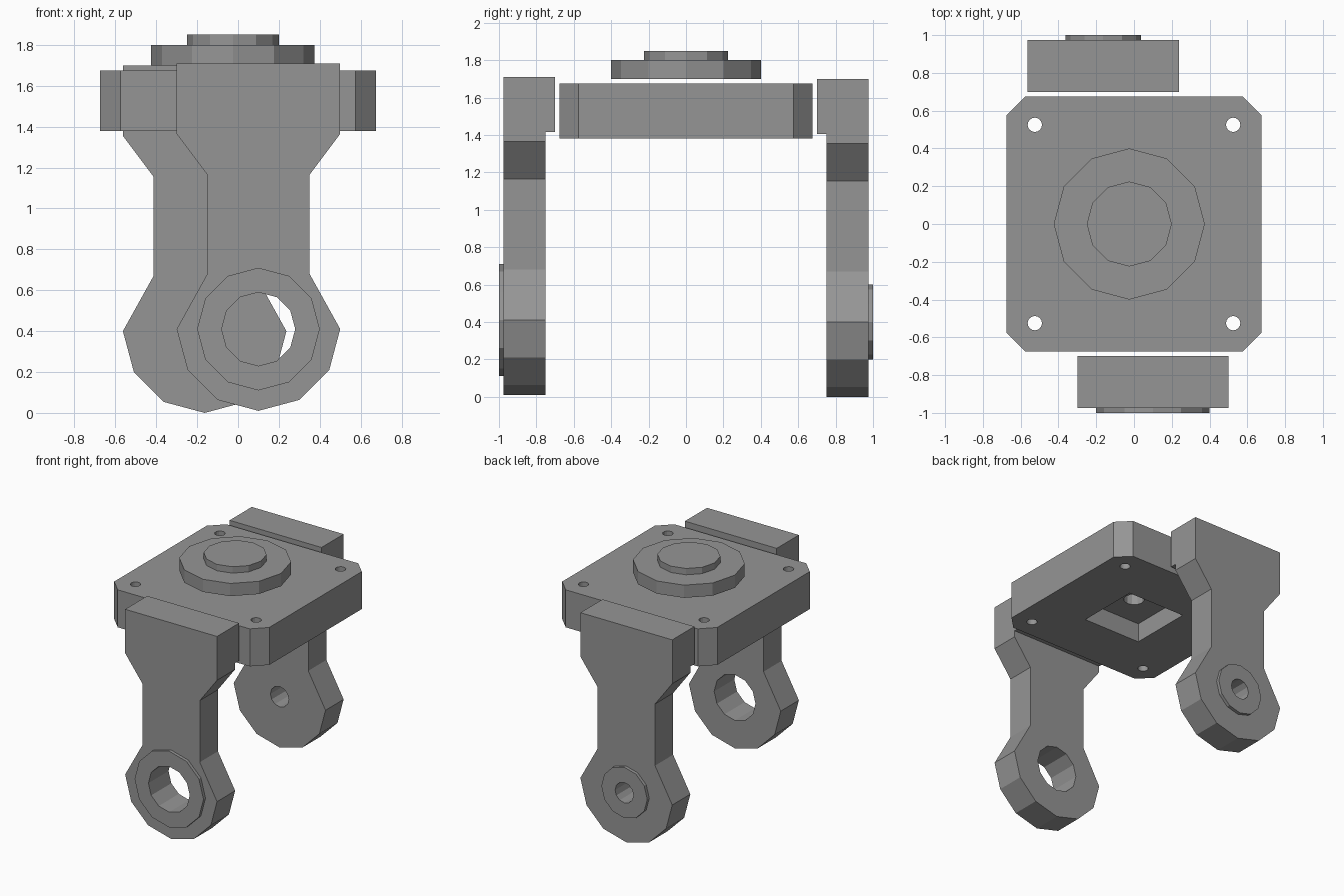
import bpy, bmesh
from math import cos, sin, pi
from mathutils import Vector

cube = bpy.data.objects.get("Cube")
if cube:
    bpy.data.objects.remove(cube, do_unlink=True)

GREY = (0.3, 0.3, 0.3, 1)
grey = bpy.data.materials.new("plain grey")
grey.use_nodes = True
grey.diffuse_color = GREY
grey.node_tree.nodes["Principled BSDF"].inputs["Base Color"].default_value = GREY


def ngon(cx, cy, radius, sides=12):
    return [(cx + radius * cos(2 * pi * i / sides), cy + radius * sin(2 * pi * i / sides))
            for i in range(sides)]


def rect(x0, x1, y0, y1):
    return [(x0, y0), (x1, y0), (x1, y1), (x0, y1)]


def prism(name, outline, lo, hi, axis="z"):
    """Extrude a flat outline from lo to hi along z, or along y (outline in x, z)."""
    bm = bmesh.new()
    up = axis == "z"
    verts = [bm.verts.new((a, b, lo) if up else (a, lo, b)) for a, b in outline]
    face = bm.faces.new(verts)
    out = bmesh.ops.extrude_face_region(bm, geom=[face])
    moved = [v for v in out["geom"] if isinstance(v, bmesh.types.BMVert)]
    shift = Vector((0, 0, hi - lo)) if up else Vector((0, hi - lo, 0))
    bmesh.ops.translate(bm, verts=moved, vec=shift)
    bmesh.ops.recalc_face_normals(bm, faces=bm.faces)
    mesh = bpy.data.meshes.new(name)
    bm.to_mesh(mesh)
    bm.free()
    obj = bpy.data.objects.new(name, mesh)
    bpy.context.collection.objects.link(obj)
    mesh.materials.append(grey)
    return obj


def cut(obj, *prism_args):
    """Subtract a prism from the object."""
    cutter = prism("cutter", *prism_args)
    cutter.hide_render = True
    mod = obj.modifiers.new("cut", "BOOLEAN")
    mod.operation, mod.solver, mod.object = "DIFFERENCE", "EXACT", cutter
    bpy.context.view_layer.objects.active = obj
    bpy.ops.object.modifier_apply(modifier=mod.name)
    bpy.data.objects.remove(cutter, do_unlink=True)


# Mounting plate with clipped corners
H, C = 0.675, 0.575
plate = prism("mounting_plate", [(H, -C), (H, C), (C, H), (-C, H),
                                 (-H, C), (-H, -C), (-C, -H), (C, -H)], 1.38, 1.675)
# Bolt holes, underside pocket and its centre bore
for sx in (-1, 1):
    for sy in (-1, 1):
        cut(plate, ngon(0.525 * sx, 0.525 * sy, 0.038, 16), 1.2, 1.9)
cut(plate, rect(-0.25, 0.25, -0.25, 0.25), 1.2, 1.53)
cut(plate, ngon(0, 0, 0.075), 1.45, 1.9)

# Stepped turntable above the plate
prism("turntable_base", ngon(-0.025, 0, 0.4), 1.70, 1.80)
prism("turntable_cap", ngon(-0.025, 0, 0.225), 1.80, 1.85)


def fork_arm(side, sign, cx, base, collar_radius, bore):
    """Arm with a thick head, a rounded eye and a raised collar on its outer face."""
    eye = base + 0.4
    right = [(0.4, 1.70), (0.4, 1.355), (0.25, 1.155), (0.25, 0.67)]
    lower = [(0.4 * cos(i * pi / 6), 0.4 - 0.4 * sin(i * pi / 6)) for i in range(7)]
    left = [(-x, z) for x, z in reversed(right)]
    outline = [(cx + x, base + z) for x, z in right + lower + left]
    arm = prism(side + "_arm", outline, sign * 0.70, sign * 0.975, "y")
    # Relieve the inner face below the head
    cut(arm, rect(-2, 2, -1, base + 1.405), sign * 0.5, sign * 0.75, "y")
    collar = prism(side + "_collar", ngon(cx, eye, collar_radius),
                   sign * 0.975, sign * 1.0, "y")
    for part in (arm, collar):
        cut(part, ngon(cx, eye, bore), sign * 0.6, sign * 1.2, "y")


fork_arm("front", -1, 0.1, 0.01, 0.3, 0.18)
fork_arm("back", 1, -0.163, 0.0, 0.2, 0.08)
